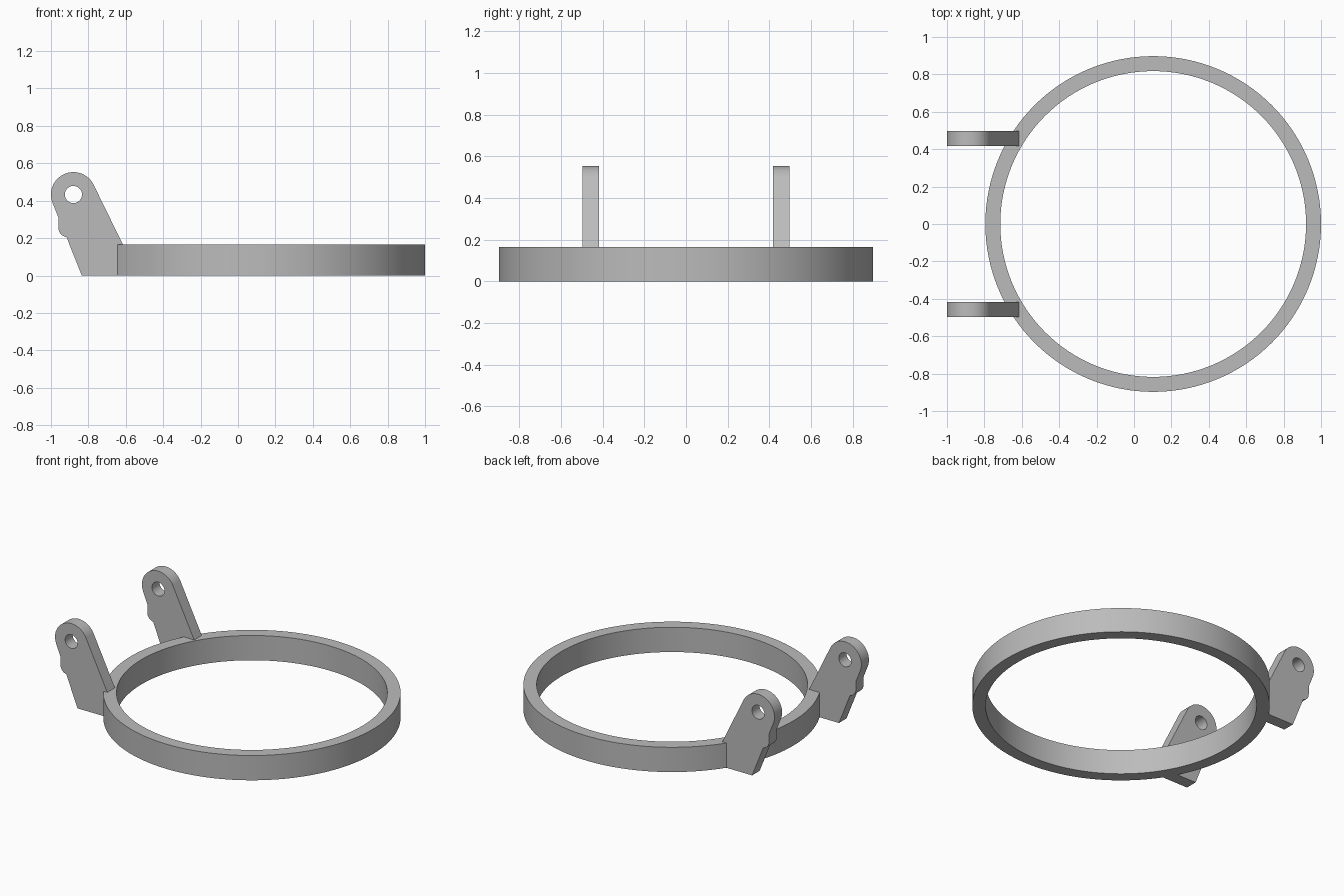
import bpy, bmesh
from math import cos, sin, pi, radians
from mathutils import Matrix, Vector

cube = bpy.data.objects.get("Cube")
if cube:
    bpy.data.objects.remove(cube, do_unlink=True)

# Single grey material
grey = bpy.data.materials.new("plain_grey")
grey.use_nodes = True
colour = (0.5, 0.5, 0.5, 1)
grey.diffuse_color = colour
grey.node_tree.nodes["Principled BSDF"].inputs["Base Color"].default_value = colour


def finish(bm, name):
    bmesh.ops.recalc_face_normals(bm, faces=bm.faces)
    mesh = bpy.data.meshes.new(name)
    bm.to_mesh(mesh)
    bm.free()
    mesh.materials.append(grey)
    obj = bpy.data.objects.new(name, mesh)
    bpy.context.collection.objects.link(obj)
    bpy.ops.object.select_all(action='DESELECT')
    obj.select_set(True)
    bpy.context.view_layer.objects.active = obj
    bpy.ops.object.shade_smooth_by_angle(angle=radians(30))
    return obj


def arc(cx, cz, r, start, end, steps):
    angles = [radians(start + (end - start) * i / steps) for i in range(steps + 1)]
    return [(cx + r * cos(a), cz + r * sin(a)) for a in angles]


def add_loop(bm, points, y):
    verts = [bm.verts.new((x, y, z)) for x, z in points]
    return [bm.edges.new((v, verts[i - 1])) for i, v in enumerate(verts)]


# Ring: rectangular section spun around its own axis
RING_X, OUTER, INNER, HEIGHT = 0.1025, 0.8975, 0.8175, 0.165
bm = bmesh.new()
section = add_loop(bm, [(INNER, 0), (OUTER, 0), (OUTER, HEIGHT), (INNER, HEIGHT)], 0)
verts = list(bm.verts)
bmesh.ops.spin(bm, geom=verts + section, cent=(0, 0, 0), axis=(0, 0, 1),
               angle=2 * pi, steps=128, use_merge=True)
bmesh.ops.remove_doubles(bm, verts=bm.verts, dist=0.0001)
bmesh.ops.translate(bm, verts=bm.verts, vec=(RING_X, 0, 0))
finish(bm, "ring")

# Hinge lug: rounded head, sloping body and small bump on the outer edge
HEAD_X, HEAD_Z, THICK = -0.88, 0.433, 0.08
outline = (arc(HEAD_X, HEAD_Z, 0.12, 26, 202, 32)
           + [(-0.96, 0.31)]
           + arc(-0.91, 0.255, 0.05, 180, 262, 8)
           + [(-0.835, 0), (-0.64, 0), (-0.615, HEIGHT)])
hole = arc(HEAD_X, HEAD_Z, 0.046, 0, 345, 23)


def hinge_lug(name, y):
    bm = bmesh.new()
    edges = add_loop(bm, outline, y - THICK / 2) + add_loop(bm, hole, y - THICK / 2)
    bmesh.ops.triangle_fill(bm, edges=edges, use_beauty=True, normal=(0, -1, 0))
    solid = bmesh.ops.extrude_face_region(bm, geom=list(bm.faces), use_keep_orig=True)
    moved = [g for g in solid["geom"] if isinstance(g, bmesh.types.BMVert)]
    bmesh.ops.translate(bm, verts=moved, vec=(0, THICK, 0))
    finish(bm, name)


hinge_lug("front_hinge_lug", -0.457)
hinge_lug("back_hinge_lug", 0.457)
